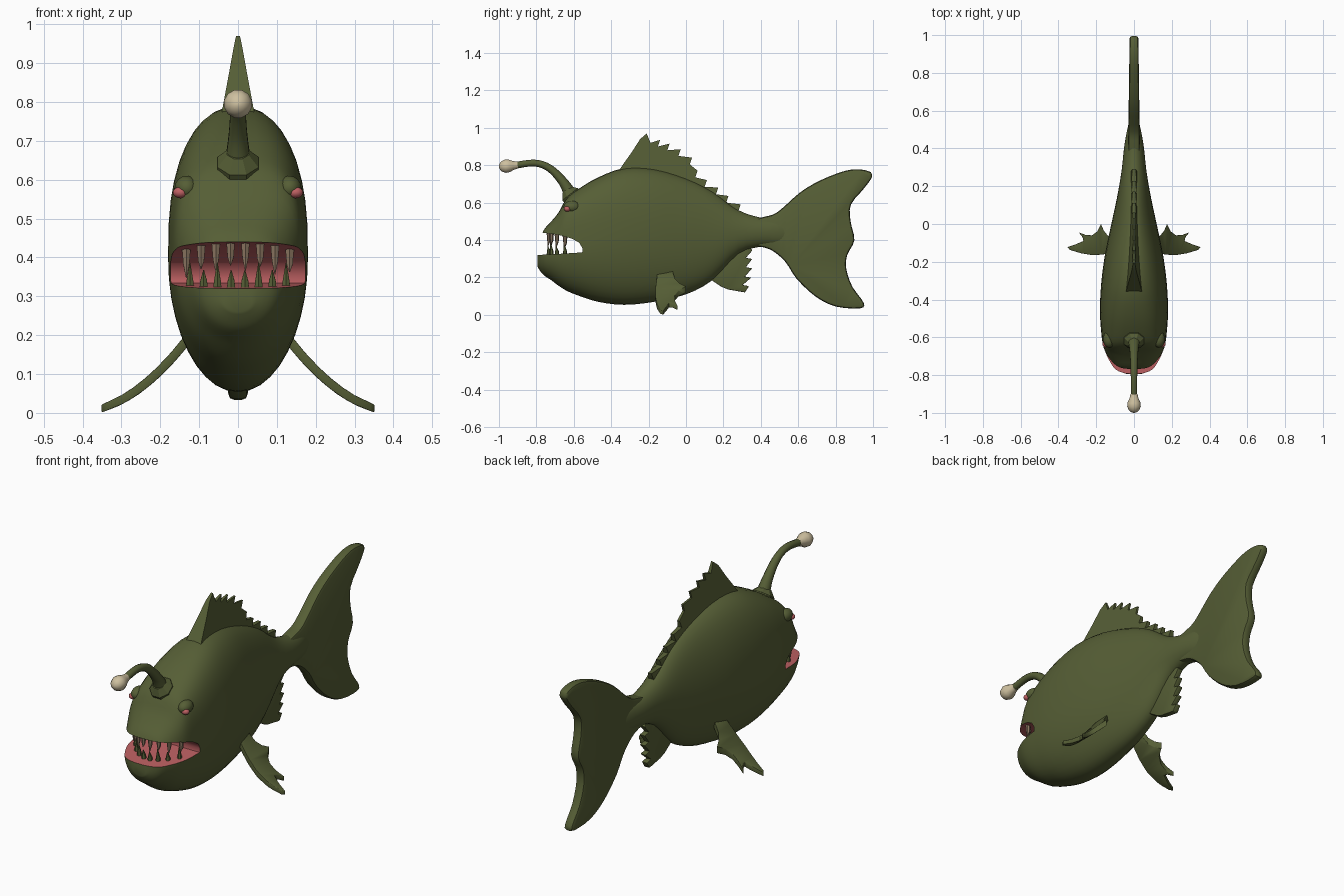
import bpy, bmesh, math
from mathutils import Vector

if "Cube" in bpy.data.objects:
    bpy.data.objects.remove(bpy.data.objects["Cube"])


def mat(name, rgb):
    m = bpy.data.materials.new(name)
    m.diffuse_color = (*rgb, 1)
    m.use_nodes = True
    m.node_tree.nodes["Principled BSDF"].inputs["Base Color"].default_value = m.diffuse_color
    return m


GREEN = mat("olive skin", (0.092, 0.112, 0.036))
PINK = mat("mouth pink", (0.52, 0.12, 0.125))
CREAM = mat("lure cream", (0.62, 0.53, 0.35))
TAN = mat("tooth tan", (0.27, 0.19, 0.125))


def make(name, bm, mats, angle=40, bevel=0):
    bmesh.ops.recalc_face_normals(bm, faces=bm.faces[:])
    me = bpy.data.meshes.new(name)
    bm.to_mesh(me)
    bm.free()
    for m in mats:
        me.materials.append(m)
    ob = bpy.data.objects.new(name, me)
    bpy.context.collection.objects.link(ob)
    if bevel:
        b = ob.modifiers.new("round", 'BEVEL')
        b.width, b.segments, b.limit_method = bevel, 2, 'ANGLE'
        b.angle_limit = math.radians(50)
        bake(ob)
    smooth(ob, angle)
    return ob


def activate(ob):
    bpy.ops.object.select_all(action='DESELECT')
    ob.select_set(True)
    bpy.context.view_layer.objects.active = ob


def bake(ob):
    activate(ob)
    for m in list(ob.modifiers):
        bpy.ops.object.modifier_apply(modifier=m.name)


def smooth(ob, angle):
    activate(ob)
    bpy.ops.object.shade_smooth_by_angle(angle=math.radians(angle))


def spline(pts, n):
    """Catmull-Rom through points of any dimension."""
    out = []
    p = [pts[0]] + list(pts) + [pts[-1]]
    for i in range(1, len(p) - 2):
        for k in range(n):
            t = k / n
            out.append(tuple(0.5 * (2 * b + (c - a) * t + (2 * a - 5 * b + 4 * c - d) * t * t
                                    + (3 * b - a - 3 * c + d) * t ** 3)
                             for a, b, c, d in zip(p[i - 1], p[i], p[i + 1], p[i + 2])))
    return out + [tuple(pts[-1])]


def loft(rings):
    bm = bmesh.new()
    vs = [[bm.verts.new(c) for c in r] for r in rings]
    n = len(vs[0])
    for a, b in zip(vs, vs[1:]):
        for i in range(n):
            bm.faces.new((a[i], a[(i + 1) % n], b[(i + 1) % n], b[i]))
    bm.faces.new(vs[0])
    bm.faces.new(vs[-1][::-1])
    return bm


def tube(pts, sides, x=0):
    """Round tube along (y, z, radius) points."""
    rings = []
    for i, (y, z, r) in enumerate(pts):
        a, b = pts[max(i - 1, 0)], pts[min(i + 1, len(pts) - 1)]
        d = Vector((b[0] - a[0], b[1] - a[1])).normalized()
        ring = []
        for k in range(sides):
            t = 2 * math.pi * (k + 0.5) / sides
            s = r * math.sin(t)
            ring.append((x + r * math.cos(t), y - d.y * s, z + d.x * s))
        rings.append(ring)
    return loft(rings)


def plate(name, outline, place, bevel=0, cuts=()):
    """Flat fin from a 2D outline; place(a, b, side) gives the 3D point."""
    bm = bmesh.new()
    lo = [bm.verts.new((a, b, -1)) for a, b in outline]
    hi = [bm.verts.new((a, b, 1)) for a, b in outline]
    bm.faces.new(lo[::-1])
    bm.faces.new(hi)
    for i in range(len(lo)):
        j = (i + 1) % len(lo)
        bm.faces.new((lo[i], lo[j], hi[j], hi[i]))
    for c in cuts:
        bmesh.ops.bisect_plane(bm, geom=bm.verts[:] + bm.edges[:] + bm.faces[:],
                               plane_co=(c, 0, 0), plane_no=(1, 0, 0))
    for v in bm.verts:
        v.co = place(*v.co)
    return make(name, bm, [GREEN], 40, bevel)


def saw(valleys, off):
    """Hooked spikes along a fin edge."""
    out = []
    for y, z in valleys:
        out += [(y + off[0], z + off[1]), (y, z)]
    return out


# Body: y, top z, bottom z, half width, upper squareness
stations = [
    (-0.795, 0.31, 0.26, 0.035, 2.4), (-0.78, 0.40, 0.235, 0.08, 2.6),
    (-0.76, 0.455, 0.212, 0.108, 2.8), (-0.72, 0.50, 0.185, 0.133, 3),
    (-0.68, 0.55, 0.155, 0.152, 3.3), (-0.64, 0.62, 0.13, 0.165, 3.3),
    (-0.58, 0.67, 0.105, 0.173, 3), (-0.47, 0.735, 0.07, 0.18, 2.7),
    (-0.33, 0.785, 0.054, 0.175, 2.4), (-0.17, 0.78, 0.07, 0.155, 2.2),
    (0.0, 0.73, 0.11, 0.12, 2), (0.14, 0.66, 0.185, 0.09, 2),
    (0.28, 0.56, 0.325, 0.066, 2), (0.4, 0.52, 0.365, 0.053, 2),
    (0.5, 0.51, 0.37, 0.036, 2), (0.6, 0.48, 0.40, 0.01, 2)]
rings = []
for y, top, bot, w, n in spline(stations, 3):
    c, h = (top + bot) / 2, (top - bot) / 2
    ring = []
    for k in range(40):
        t = 2 * math.pi * k / 40
        co, si = math.cos(t), math.sin(t)
        e = 2 / (n if si > 0 else 2.1)
        ring.append((math.copysign(w * abs(co) ** e, co), y,
                     c + math.copysign(h * abs(si) ** e, si)))
    rings.append(ring)
body = make("body", loft(rings), [GREEN, PINK])

# Mouth cut right through the snout, pink inside
gape = [(-0.9, 0.315), (-0.9, 0.45), (-0.77, 0.44), (-0.68, 0.428), (-0.61, 0.408),
        (-0.57, 0.385), (-0.553, 0.355), (-0.555, 0.334), (-0.7, 0.325)]
bm = loft([[(x, y, z) for y, z in gape] for x in (-0.3, 0.3)])
for f in bm.faces:
    f.material_index = 1
cutter = make("mouth_cutter", bm, [GREEN, PINK])
cutter.hide_render = True
cut = body.modifiers.new("mouth", 'BOOLEAN')
cut.operation, cut.solver, cut.object = 'DIFFERENCE', 'EXACT', cutter
bake(body)
bpy.data.objects.remove(cutter)
smooth(body, 40)

# Teeth along both lips
for i in range(8):
    x = -0.133 + 0.038 * i
    y = -0.735 + 5 * x * x
    h = 0.055 if i % 2 else 0.07
    make("upper_tooth", tube([(y, 0.445 - 1.2 * x * x, 0.013), (y, 0.40 - x * x, 0.009),
                              (y - 0.005, 0.435 - x * x - h, 0.001)], 6, x), [TAN], 30)
    x *= 0.93
    h = 0.058 if i in (0, 2, 5, 7) else 0.04
    make("lower_tooth", tube([(y, 0.315, 0.013), (y, 0.34, 0.010),
                              (y - 0.005, 0.328 + h, 0.001)], 6, x), [GREEN], 30)

# Eyes under brow bumps
for s in (-1, 1):
    for name, pos, size, m in (("brow", (0.132, -0.61, 0.578), (0.032, 0.045, 0.032), GREEN),
                               ("eye", (0.148, -0.635, 0.567), (0.02, 0.018, 0.015), PINK)):
        bm = bmesh.new()
        bmesh.ops.create_uvsphere(bm, u_segments=14, v_segments=8, radius=1)
        for v in bm.verts:
            v.co = (s * (pos[0] + v.co.x * size[0]), pos[1] + v.co.y * size[1],
                    pos[2] + v.co.z * size[2])
        make(name, bm, [m], 60)

# Lure: flared collar, bent stalk, bulb
make("lure_collar", tube([(-0.575, 0.59, 0.058), (-0.62, 0.645, 0.057),
                          (-0.638, 0.67, 0.03)], 8), [GREEN], 20)
stalk = spline([(-0.62, 0.65, 0.034), (-0.66, 0.715, 0.025), (-0.73, 0.785, 0.02),
                (-0.81, 0.812, 0.018), (-0.91, 0.80, 0.018)], 4)
make("lure_stalk", tube(stalk, 10), [GREEN])
make("lure_bulb", tube([(-0.9, 0.801, 0.019), (-0.925, 0.799, 0.025), (-0.945, 0.797, 0.035),
                        (-0.965, 0.795, 0.037), (-0.985, 0.794, 0.029), (-0.996, 0.793, 0.016),
                        (-1.0, 0.793, 0.004)], 12), [CREAM], 50)

# Tail fin
tail = spline([(0.36, 0.51), (0.42, 0.525), (0.49, 0.55), (0.61, 0.655), (0.72, 0.72),
               (0.85, 0.77), (0.94, 0.777), (0.998, 0.75), (0.955, 0.68), (0.882, 0.59),
               (0.88, 0.50), (0.9, 0.40), (0.862, 0.32), (0.857, 0.245), (0.89, 0.15),
               (0.95, 0.065), (0.93, 0.035), (0.80, 0.045), (0.69, 0.10), (0.59, 0.195),
               (0.53, 0.285), (0.45, 0.35), (0.36, 0.37)], 3)
plate("tail_fin", tail, lambda y, z, s: (s * (0.03 - 0.014 * (y - 0.5)), y, z), 0.016)

# Dorsal fin with spiked rear edge, thinner towards the top
dorsal = [(-0.38, 0.74), (-0.34, 0.80), (-0.29, 0.87), (-0.245, 0.94), (-0.21, 0.97),
          (-0.19, 0.92)]
dorsal += saw([(-0.15, 0.90), (-0.10, 0.88), (-0.04, 0.85), (0.02, 0.805), (0.05, 0.735),
               (0.10, 0.685), (0.16, 0.645), (0.215, 0.60), (0.28, 0.555)], (0.012, 0.036))
dorsal += [(0.24, 0.5), (-0.1, 0.68), (-0.35, 0.68)]
plate("dorsal_fin", dorsal, lambda y, z, s:
      (s * max(0.005, 0.025 - 0.125 * (z - 0.8) - 0.085 * (y + 0.2)), y, z))

# Anal fin
anal = [(0.08, 0.22), (0.14, 0.183), (0.19, 0.15), (0.225, 0.136), (0.315, 0.12)]
anal += saw([(0.303, 0.16), (0.315, 0.205), (0.32, 0.255), (0.32, 0.305)], (0.034, -0.006))
anal += [(0.355, 0.345), (0.33, 0.37), (0.25, 0.4), (0.1, 0.3)]
plate("anal_fin", anal, lambda y, z, s: (s * 0.015, y, z), 0.004)

# Pectoral fins, curving out and down to the ground
pectoral = [(0.10, -0.15), (0.17, -0.162), (0.22, -0.165), (0.28, -0.155), (0.34, -0.137),
            (0.352, -0.122), (0.31, -0.108), (0.268, -0.09), (0.272, -0.07), (0.292, -0.045),
            (0.255, -0.058), (0.222, -0.06), (0.195, -0.04), (0.175, 0.0), (0.16, -0.035),
            (0.14, -0.06), (0.10, -0.075)]
for side in (-1, 1):
    plate("pectoral_fin", pectoral, lambda x, y, s, d=side:
          (d * x, y, 0.011 + 0.319 * (0.352 - x) + 2.18 * (0.352 - x) ** 2
           + s * (0.01 + 0.04 * (0.352 - x))), 0.004, (0.14, 0.18, 0.21, 0.24, 0.27, 0.3))
